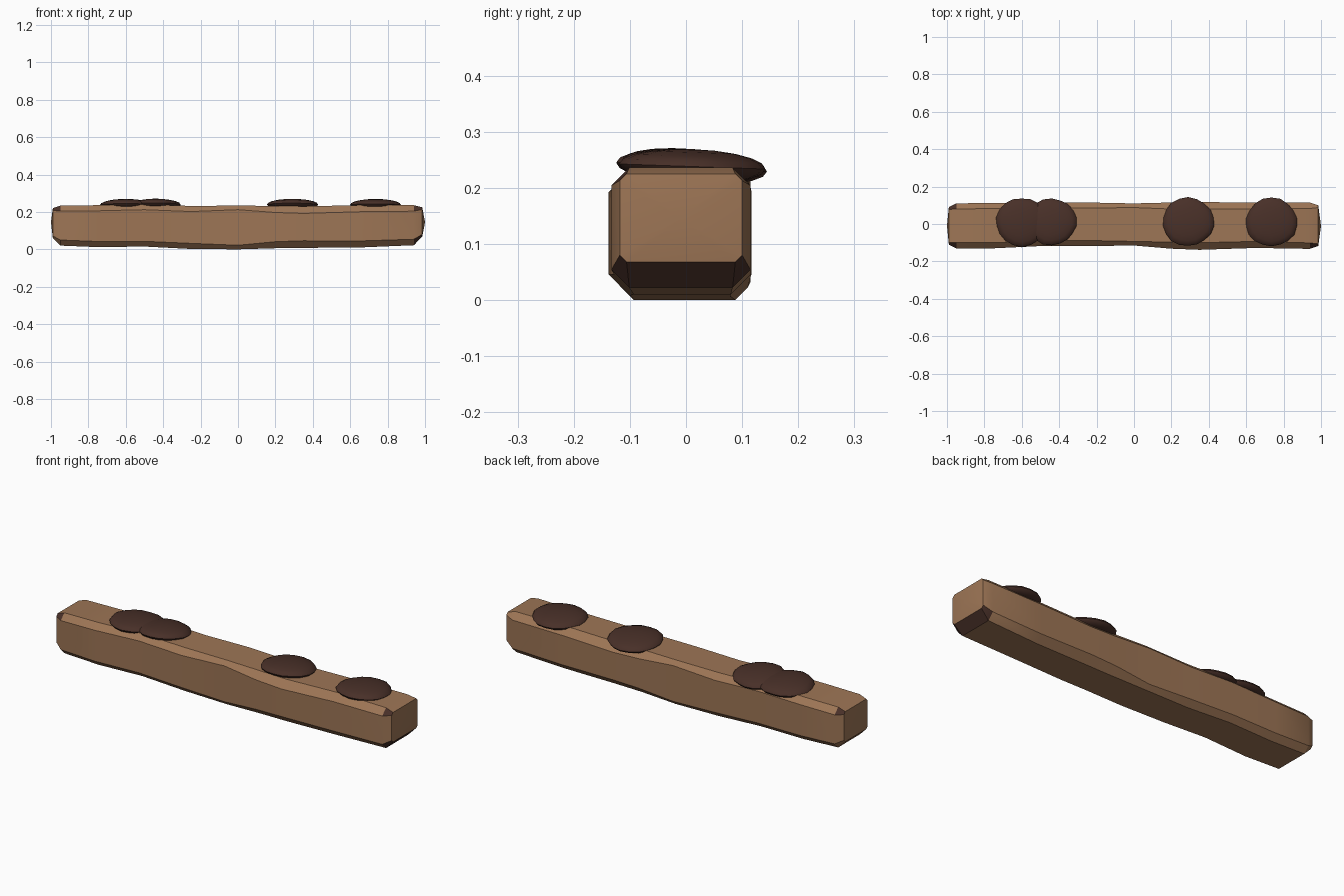
import bpy, bmesh, math
from mathutils import Matrix, Vector

default = bpy.data.objects.get("Cube")
if default:
    bpy.data.objects.remove(default, do_unlink=True)


def material(name, rgb):
    m = bpy.data.materials.new(name)
    m.use_nodes = True
    m.diffuse_color = (*rgb, 1)
    bsdf = m.node_tree.nodes["Principled BSDF"]
    bsdf.inputs["Base Color"].default_value = (*rgb, 1)
    bsdf.inputs["Roughness"].default_value = 0.9
    return m


wood = material("tan wood", (0.34, 0.18, 0.092))
bark = material("dark brown", (0.065, 0.029, 0.021))


def finish(bm, name, mats, angle):
    bmesh.ops.recalc_face_normals(bm, faces=bm.faces)
    mesh = bpy.data.meshes.new(name)
    bm.to_mesh(mesh)
    bm.free()
    for m in mats:
        mesh.materials.append(m)
    obj = bpy.data.objects.new(name, mesh)
    bpy.context.collection.objects.link(obj)
    bpy.ops.object.select_all(action='DESELECT')
    obj.select_set(True)
    bpy.context.view_layer.objects.active = obj
    bpy.ops.object.shade_smooth_by_angle(angle=math.radians(angle))
    return obj


# Beam: chamfered sections (x, front, back, bottom, top, chamfer)
sections = [
    (-0.99, -0.11, 0.09, 0.06, 0.22, 0.012),
    (-0.95, -0.13, 0.11, 0.02, 0.234, 0.03),
    (-0.75, -0.13, 0.113, 0.012, 0.236, 0.03),
    (-0.5, -0.118, 0.115, 0.015, 0.24, 0.028),
    (-0.25, -0.118, 0.115, 0.002, 0.232, 0.03),
    (0.0, -0.115, 0.11, 0.0, 0.234, 0.022),
    (0.2, -0.132, 0.115, 0.006, 0.232, 0.035),
    (0.35, -0.138, 0.117, 0.008, 0.23, 0.038),
    (0.65, -0.128, 0.115, 0.01, 0.236, 0.035),
    (0.94, -0.133, 0.115, 0.022, 0.236, 0.032),
    (0.985, -0.118, 0.10, 0.068, 0.225, 0.012),
]
bm = bmesh.new()
rings = []
for x, y0, y1, z0, z1, c in sections:
    outline = [(y0 + c, z0), (y1 - c, z0), (y1, z0 + c), (y1, z1 - c),
               (y1 - c, z1), (y0 + c, z1), (y0, z1 - c), (y0, z0 + c)]
    rings.append([bm.verts.new((x, y, z)) for y, z in outline])
for a, b in zip(rings, rings[1:]):
    for i in range(8):
        j = (i + 1) % 8
        bm.faces.new((a[i], a[j], b[j], b[i]))

# Slightly bulging end grain
for ring, x in ((rings[0], -1.0), (rings[-1], 1.0)):
    tip = bm.verts.new((x, -0.01, 0.145))
    for i in range(8):
        bm.faces.new((ring[i], ring[(i + 1) % 8], tip))

# Dark worn corners: lower right edge and the upper corners at the ends
bmesh.ops.recalc_face_normals(bm, faces=bm.faces)
for f in bm.faces:
    c, n = f.calc_center_median(), f.normal
    if abs(c.x) < 0.95 or len(f.verts) == 3:
        continue
    lower_edge = c.x > 0 and n.z < -0.3
    upper_corner = n.z > 0.3 and abs(n.y) > 0.3 and (c.x < 0 or n.y < 0)
    f.material_index = int(lower_edge or upper_corner)
finish(bm, "beam", [wood, bark], 32)

# Flattened fungus-like patches (x, y, radius, tilt about x in degrees)
patches = [(-0.60, 0.01, 0.14, -3), (-0.44, 0.012, 0.135, -5),
           (0.29, 0.012, 0.14, -4), (0.735, 0.01, 0.14, -2)]
for k, (x, y, r, tilt) in enumerate(patches):
    bm = bmesh.new()
    bmesh.ops.create_uvsphere(bm, u_segments=18, v_segments=10, radius=1)
    for v in bm.verts:
        a = math.atan2(v.co.y, v.co.x)
        w = 0.98 + 0.02 * math.sin(3 * a + k) + 0.012 * math.sin(7 * a + 2 * k)
        v.co = Vector((v.co.x * r * w, v.co.y * r * w * 0.95, v.co.z * 0.031))
    bm.transform(Matrix.Translation((x, y, 0.238))
                 @ Matrix.Rotation(math.radians(tilt), 4, 'X'))
    finish(bm, f"top_patch_{k + 1}", [bark], 50)
